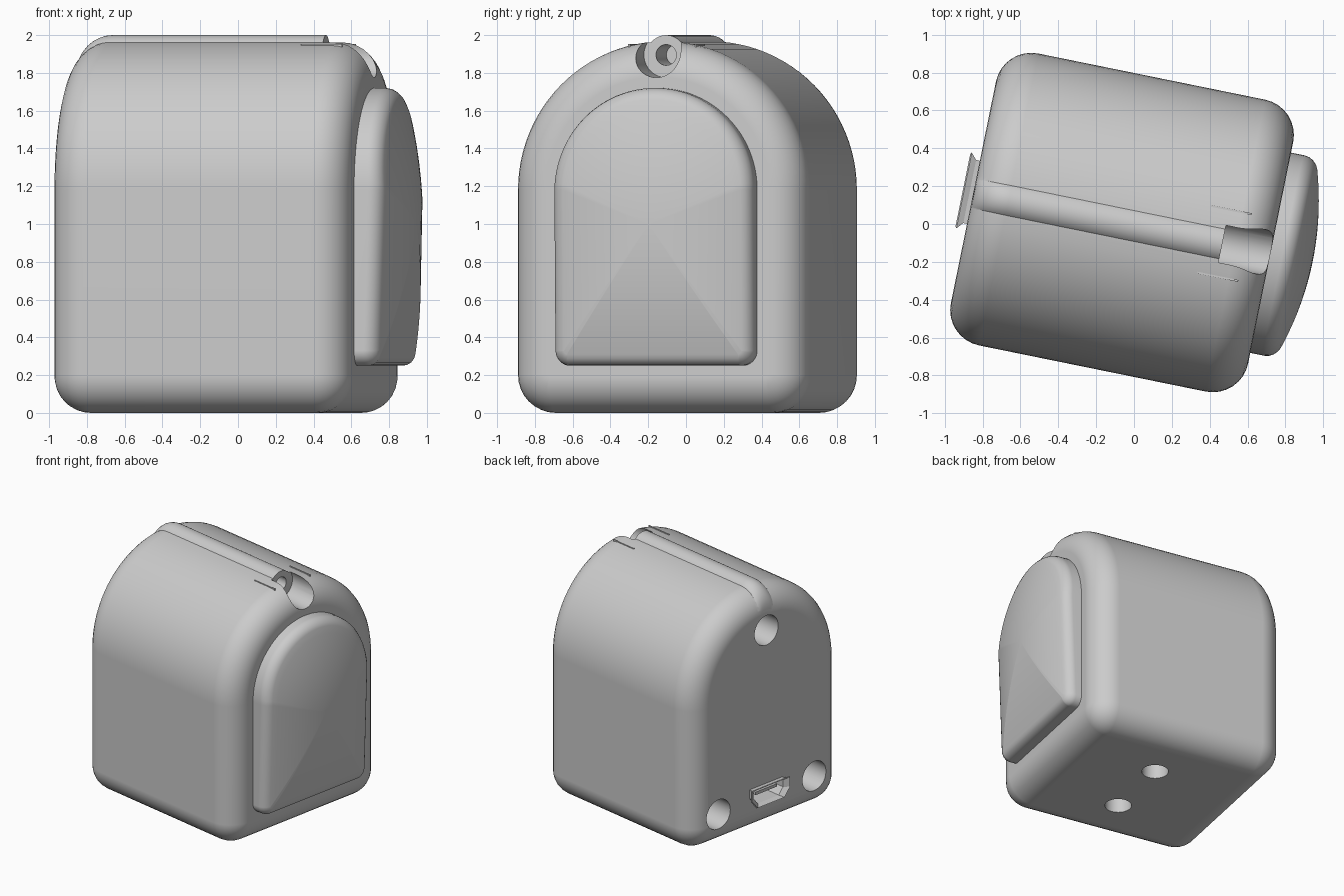
import bpy, bmesh
from math import sin, cos, pi, radians
from mathutils import Matrix

if "Cube" in bpy.data.objects:
    bpy.data.objects.remove(bpy.data.objects["Cube"])

TURN = Matrix.Rotation(radians(-11.5), 4, 'Z')   # whole case is turned about z
BACK, FRONT, FILLET, MID = -0.865, 0.738, 0.19, -0.005

grey = bpy.data.materials.new("plain_grey")
grey.use_nodes = True
grey.diffuse_color = (0.6, 0.6, 0.6, 1)
grey.node_tree.nodes["Principled BSDF"].inputs["Base Color"].default_value = (0.6, 0.6, 0.6, 1)


def finish(name, bm):
    bmesh.ops.recalc_face_normals(bm, faces=bm.faces)
    bm.transform(TURN)
    mesh = bpy.data.meshes.new(name)
    bm.to_mesh(mesh)
    bm.free()
    mesh.materials.append(grey)
    obj = bpy.data.objects.new(name, mesh)
    bpy.context.collection.objects.link(obj)
    return obj


def loft(name, rings):
    """Bridge equal-length rings of points and cap both ends."""
    bm = bmesh.new()
    loops = [[bm.verts.new(p) for p in ring] for ring in rings]
    for a, b in zip(loops, loops[1:]):
        for i in range(len(a)):
            j = (i + 1) % len(a)
            bm.faces.new((a[i], a[j], b[j], b[i]))
    bm.faces.new(loops[0])
    bm.faces.new(loops[-1])
    return finish(name, bm)


def box(name, low, high):
    (x0, y0, z0), (x1, y1, z1) = low, high
    return loft(name, [[(x, y0, z0), (x, y1, z0), (x, y1, z1), (x, y0, z1)] for x in (x0, x1)])


def arc(cy, cz, r, start, end, n):
    steps = [radians(start + (end - start) * i / n) for i in range(n + 1)]
    return [(cy + r * cos(a), cz + r * sin(a)) for a in steps]


def arch(half, base, corner, inset=0, spring=1.18):
    """Arched doorway outline in (y, z), shrunk by inset."""
    c, r = half - corner, corner - inset
    return (arc(MID + c, base + corner, r, -90, 0, 8)
            + arc(MID, spring, half - inset, 0, 180, 48)
            + arc(MID - c, base + corner, r, 180, 270, 8))


def circle(x, y, z, r, n=40):
    return [(x, y + r * cos(2 * pi * i / n), z + r * sin(2 * pi * i / n)) for i in range(n)]


def rod(x0, x1, y, z, r):
    return loft("cutter", [circle(x, y, z, r) for x in (x0, x1)])


def combine(obj, other, operation):
    mod = obj.modifiers.new("combine", 'BOOLEAN')
    mod.operation, mod.object, mod.solver = operation, other, 'EXACT'
    bpy.context.view_layer.objects.active = obj
    bpy.ops.object.modifier_apply(modifier=mod.name)
    bpy.data.objects.remove(other)


def smooth(obj):
    bpy.ops.object.select_all(action='DESELECT')
    obj.select_set(True)
    bpy.context.view_layer.objects.active = obj
    bpy.ops.object.shade_smooth_by_angle(angle=radians(32))
    mod = obj.modifiers.new("even_shading", 'WEIGHTED_NORMAL')
    mod.keep_sharp = True


# Arched case with rounded rims
quarter = [i * pi / 16 for i in range(9)]
rim = [(FILLET * (1 - cos(a)), FILLET * (1 - sin(a))) for a in quarter]   # (depth, inset)
stations = [(BACK + d, s) for d, s in rim] + [(FRONT - d, s) for d, s in reversed(rim)]
case = loft("case", [[(x, y, z) for y, z in arch(0.787, 0, 0.2, s)] for x, s in stations])

# Ridge along the crown, dipping with the back rim
ridge_z = 1.895
ridge = loft("ridge", [circle(BACK + 0.002 + d, -0.01, ridge_z - s, 0.105) for d, s in rim]
             + [circle(0.48, -0.01, ridge_z, 0.105)])
combine(case, ridge, 'UNION')

# Screw notch and its pilot hole at the front end of the ridge
combine(case, rod(0.478, 0.9, -0.01, ridge_z, 0.12), 'DIFFERENCE')
combine(case, rod(0.2, 0.6, -0.01, ridge_z, 0.055), 'DIFFERENCE')

# Screw holes in the back
for y, z in ((-0.01, 1.635), (0.485, 0.27), (-0.505, 0.27)):
    combine(case, rod(-1, -0.5, y, z, 0.122), 'DIFFERENCE')

# Mounting holes underneath
for y in (0.285, -0.295):
    rings = [[(-0.025 + b, y + c, z) for a, b, c in circle(0, 0, 0, 0.1)] for z in (-0.1, 0.3)]
    combine(case, loft("cutter", rings), 'DIFFERENCE')


# Charging port: flared metal cup with a tongue
def port(x, scale):
    half = [(0.17, 0.06), (0.17, -0.01), (0.12, -0.07)]
    pts = half + [(-y, z) for y, z in reversed(half)]
    return [(x, MID + y * scale, 0.31 + z * scale) for y, z in pts]


combine(case, loft("cutter", [port(-1, 0.98), port(-0.7, 0.98)]), 'DIFFERENCE')
smooth(case)
loft("charging_port", [port(-0.69, 1), port(-0.885, 1), port(-0.915, 1.2), port(-0.922, 1.15),
                       port(-0.89, 0.9), port(-0.72, 0.9)])
box("port_tongue", (-0.73, MID - 0.11, 0.31), (-0.87, MID + 0.11, 0.335))

# Thin slits on either side of the notch
for side, y in (("left", 0.175), ("right", -0.185)):
    box(side + "_slit", (0.38, y - 0.005, 1.9), (0.6, y + 0.005, 1.952))


# Domed front panel
def dome(y, z):
    bend = 0.2 if z > 1 else 0.08
    return 0.965 - 0.29 * (y - MID) ** 2 - bend * (z - 1) ** 2


def panel(inset, drop, scale=1):
    pts = [(MID + (y - MID) * scale, 1 + (z - 1) * scale)
           for y, z in arch(0.54, 0.25, 0.08, inset)]
    return [(dome(y, z) - drop, y, z) for y, z in pts]


edge = 0.06
rings = [[(0.7, y, z) for y, z in arch(0.54, 0.25, 0.08)]]
rings += [panel(edge * (1 - cos(a)), edge * (1 - sin(a))) for a in quarter[::2]]
rings += [panel(edge, 0, 1 - i / 12) for i in range(1, 12)] + [panel(edge, 0, 0.02)]
smooth(loft("front_panel", rings))
